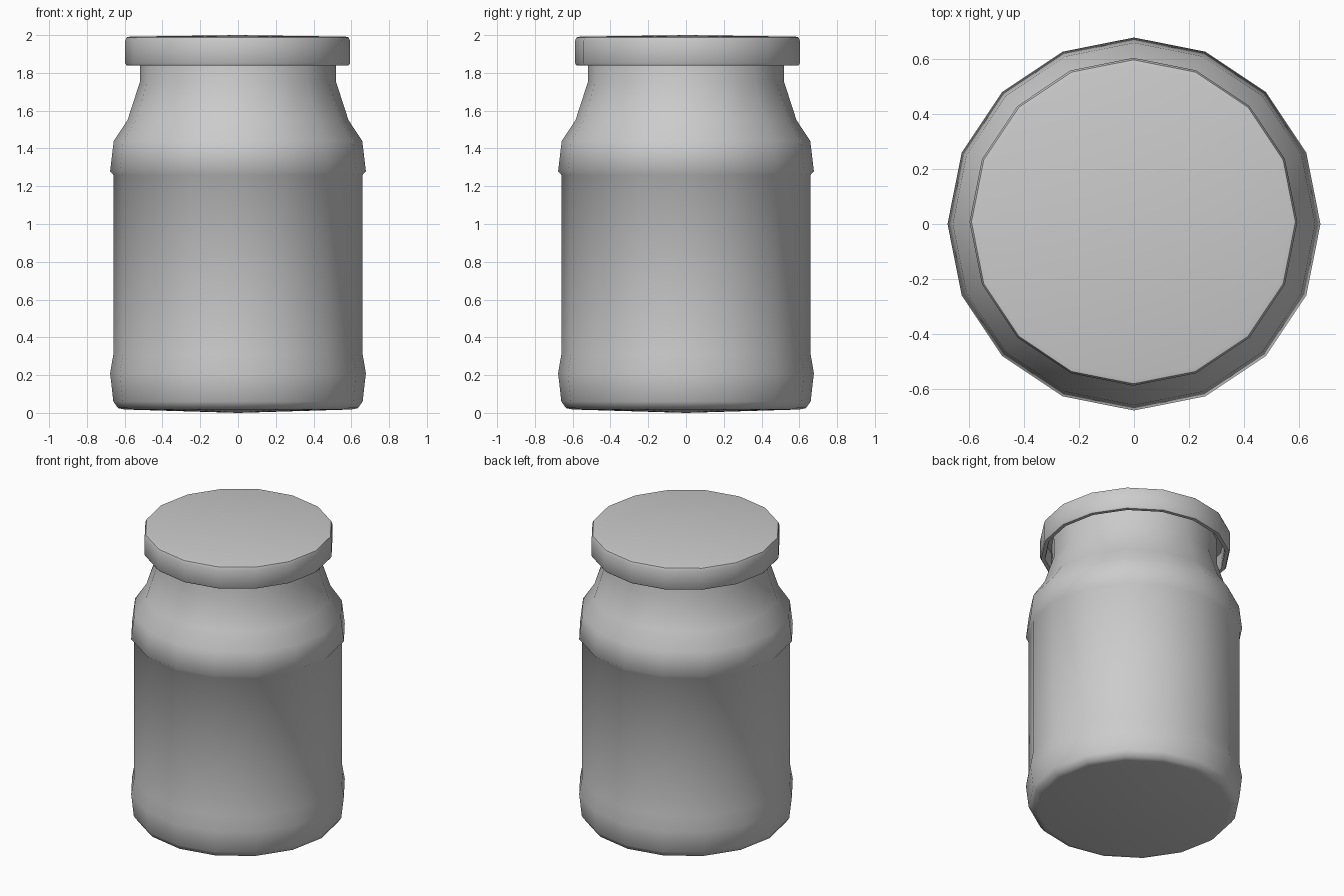
import bpy, bmesh
from math import cos, sin, pi, radians

if "Cube" in bpy.data.objects:
    bpy.data.objects.remove(bpy.data.objects["Cube"])

SIDES = 16


def lathe(name, profile, cx=0.0, cy=0.0):
    """Revolve (radius, z) points around z; radius 0 makes a pole."""
    bm = bmesh.new()
    rings = []
    for r, z in profile:
        n = 1 if r == 0 else SIDES
        rings.append([bm.verts.new((cx + r * cos(2 * pi * i / SIDES),
                                    cy + r * sin(2 * pi * i / SIDES), z))
                      for i in range(n)])
    for a, b in zip(rings, rings[1:]):
        for i in range(SIDES):
            j = (i + 1) % SIDES
            if len(a) == 1:
                bm.faces.new((a[0], b[j], b[i]))
            elif len(b) == 1:
                bm.faces.new((a[i], a[j], b[0]))
            else:
                bm.faces.new((a[i], a[j], b[j], b[i]))
    bmesh.ops.recalc_face_normals(bm, faces=bm.faces)
    mesh = bpy.data.meshes.new(name)
    bm.to_mesh(mesh)
    bm.free()
    obj = bpy.data.objects.new(name, mesh)
    bpy.context.collection.objects.link(obj)
    bpy.context.view_layer.objects.active = obj
    obj.select_set(True)
    bpy.ops.object.shade_smooth_by_angle(angle=radians(50))
    obj.select_set(False)
    return obj


# Jar body: base bulge, recessed label band, shoulder and neck
lathe("jar_body", [
    (0, 0.0), (0.60, 0.018), (0.635, 0.025), (0.66, 0.06), (0.677, 0.21),
    (0.66, 0.31), (0.66, 1.26), (0.677, 1.28), (0.658, 1.44),
    (0.585, 1.55), (0.52, 1.75), (0.518, 1.93), (0, 1.93)])

# Lid: slightly domed cap with a hollow rim around the neck
lathe("lid", [
    (0, 2.0), (0.57, 1.992), (0.588, 1.988), (0.595, 1.97), (0.595, 1.85),
    (0.588, 1.84), (0.565, 1.84), (0.56, 1.85), (0.56, 1.95), (0, 1.95)],
    -0.002, 0.008)
